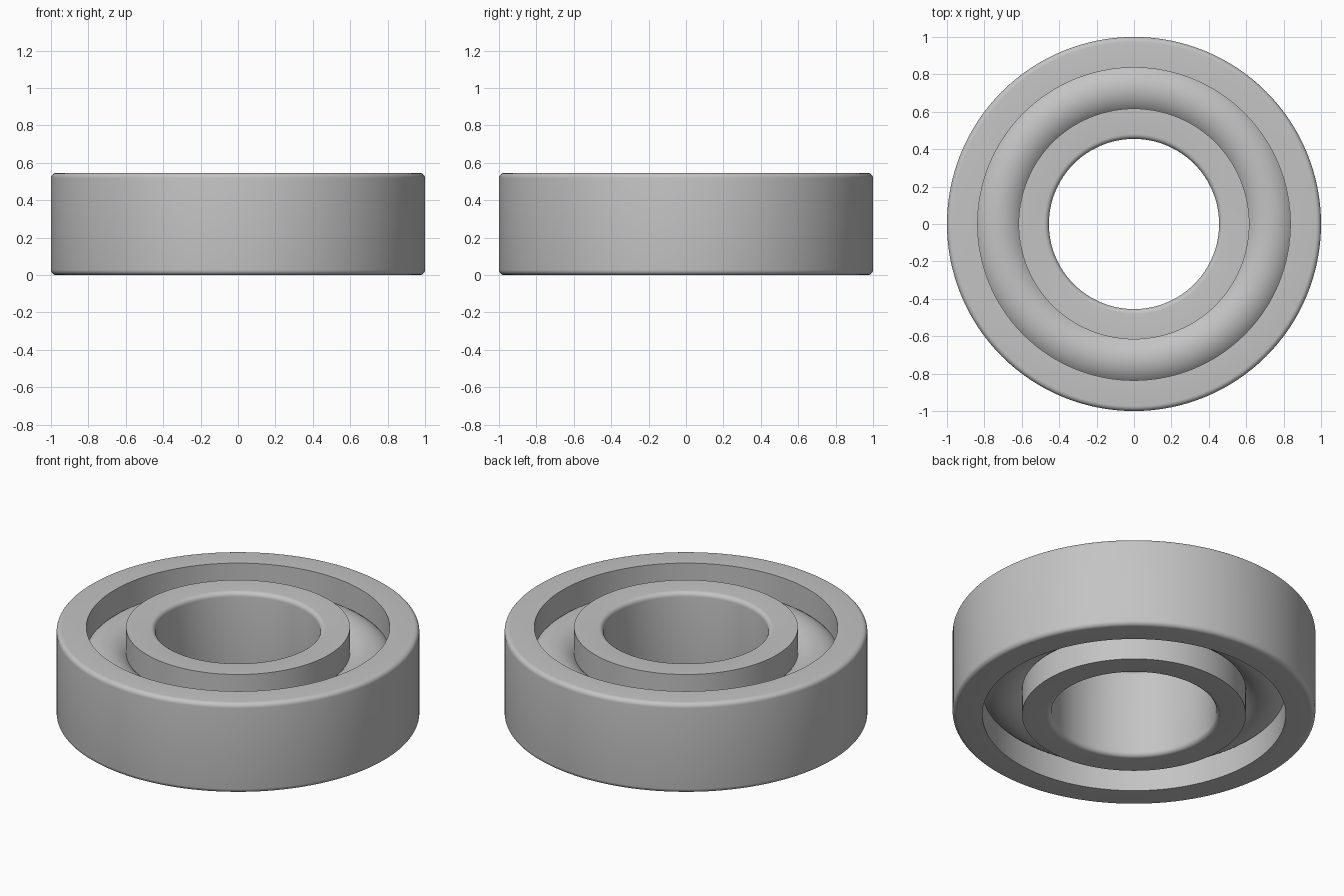
import bpy
import bmesh
from math import cos, sin, pi, radians

if "Cube" in bpy.data.objects:
    bpy.data.objects.remove(bpy.data.objects["Cube"])

HEIGHT = 0.545
BORE, INNER_EDGE, OUTER_EDGE, RIM = 0.455, 0.617, 0.836, 1.0
FILLET = 0.027
SEGMENTS = 128

steel = bpy.data.materials.new("steel grey")
steel.use_nodes = True
steel.diffuse_color = (0.55, 0.55, 0.55, 1)
steel.node_tree.nodes["Principled BSDF"].inputs["Base Color"].default_value = steel.diffuse_color


def finish(obj, name):
    obj.name = name
    obj.data.materials.append(steel)
    bpy.ops.object.select_all(action="DESELECT")
    obj.select_set(True)
    bpy.context.view_layer.objects.active = obj
    bpy.ops.object.shade_smooth_by_angle(angle=radians(30))


def ring(name, round_r, sharp_r):
    """Revolve a rectangular section whose round_r side has filleted corners."""
    into = 1 if sharp_r > round_r else -1
    profile = [(sharp_r, 0)]
    for z, way, steps in ((FILLET, -1, range(7)), (HEIGHT - FILLET, 1, range(6, -1, -1))):
        for i in steps:
            a = pi / 2 * i / 6
            profile.append((round_r + into * FILLET * (1 - sin(a)), z + way * FILLET * cos(a)))
    profile.append((sharp_r, HEIGHT))

    bm = bmesh.new()
    loops = []
    for s in range(SEGMENTS):
        t = 2 * pi * s / SEGMENTS
        loops.append([bm.verts.new((r * cos(t), r * sin(t), z)) for r, z in profile])
    n = len(profile)
    for s in range(SEGMENTS):
        a, b = loops[s], loops[(s + 1) % SEGMENTS]
        for i in range(n):
            j = (i + 1) % n
            bm.faces.new((a[i], b[i], b[j], a[j]))
    bmesh.ops.recalc_face_normals(bm, faces=bm.faces)
    mesh = bpy.data.meshes.new(name)
    bm.to_mesh(mesh)
    bm.free()
    obj = bpy.data.objects.new(name, mesh)
    bpy.context.collection.objects.link(obj)
    finish(obj, name)


# Inner and outer races
ring("inner_race", BORE, INNER_EDGE)
ring("outer_race", RIM, OUTER_EDGE)

# Rounded rolling ring seated between the races
bpy.ops.mesh.primitive_torus_add(
    major_radius=(INNER_EDGE + OUTER_EDGE) / 2, minor_radius=0.16,
    major_segments=SEGMENTS, minor_segments=48, location=(0, 0, HEIGHT / 2))
finish(bpy.context.object, "rolling_ring")
